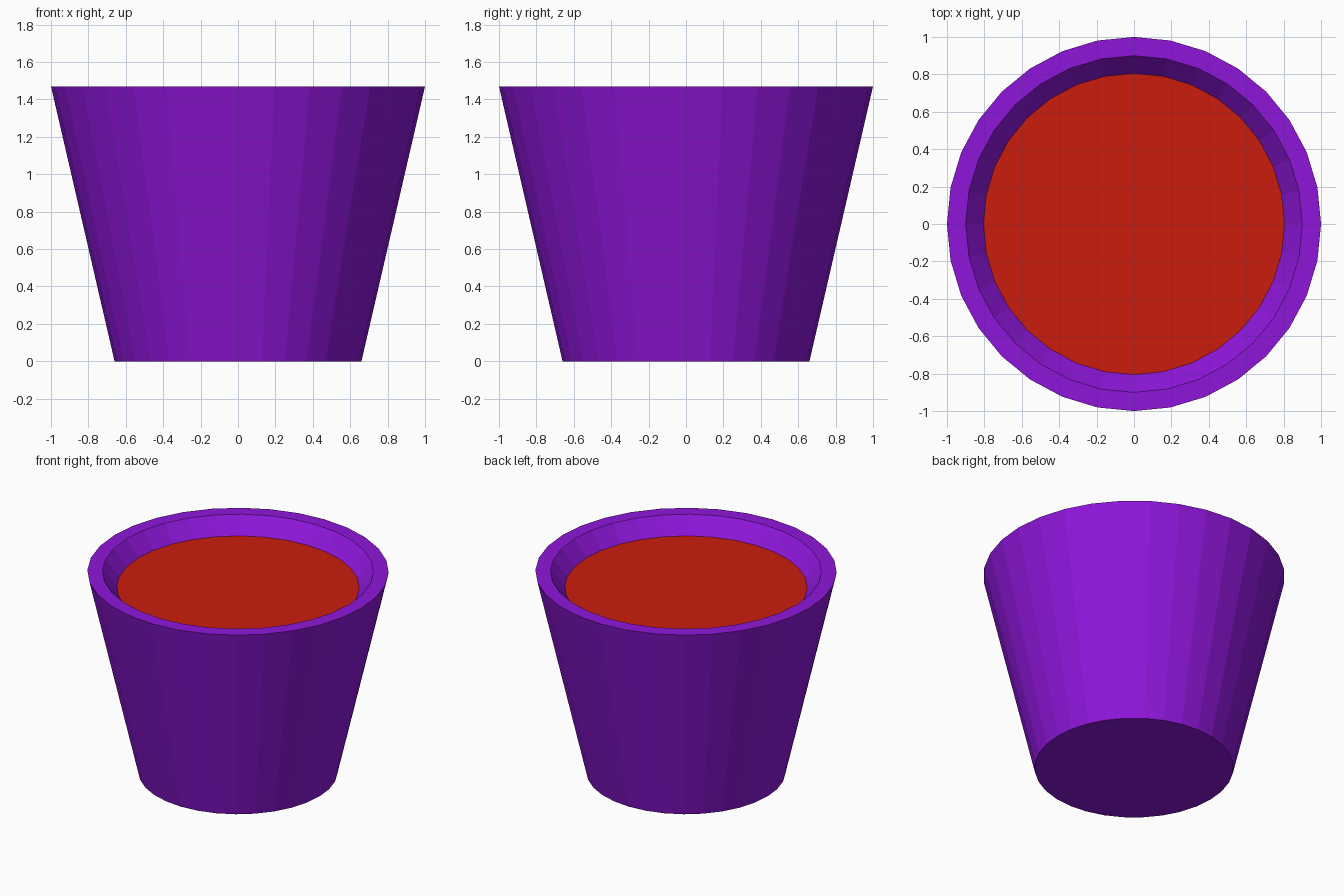
import bpy, bmesh
from math import cos, sin, tau

if "Cube" in bpy.data.objects:
    bpy.data.objects.remove(bpy.data.objects["Cube"])

SIDES = 32


def material(name, color):
    mat = bpy.data.materials.new(name)
    mat.diffuse_color = color
    mat.use_nodes = True
    mat.node_tree.nodes["Principled BSDF"].inputs["Base Color"].default_value = mat.diffuse_color
    return mat


def lathe(name, profile, mat, cap_start=False, cap_end=False):
    """Spin (radius, z) points around z into a flat-sided shell."""
    bm = bmesh.new()
    rings = [[bm.verts.new((r * cos(tau * i / SIDES), r * sin(tau * i / SIDES), z))
              for i in range(SIDES)] for r, z in profile]
    for low, high in zip(rings, rings[1:]):
        for i in range(SIDES):
            j = (i + 1) % SIDES
            bm.faces.new((low[i], low[j], high[j], high[i]))
    if cap_start:
        bm.faces.new(rings[0][::-1])
    if cap_end:
        bm.faces.new(rings[-1])
    mesh = bpy.data.meshes.new(name)
    bm.to_mesh(mesh)
    bm.free()
    mesh.materials.append(mat)
    obj = bpy.data.objects.new(name, mesh)
    bpy.context.collection.objects.link(obj)
    return obj


purple = material("purple_glaze", (0.27, 0.008, 0.7, 1))
red = material("red_soil", (0.6, 0.012, 0.004, 1))

# Tapered pot: base, outer wall, flat rim, sloped inner lip
lathe("pot", [(0.66, 0), (1.0, 1.47), (0.9, 1.47), (0.805, 1.355)], purple, cap_start=True)

# Soil surface filling the mouth
lathe("soil", [(0.805, 1.355)], red, cap_end=True)
